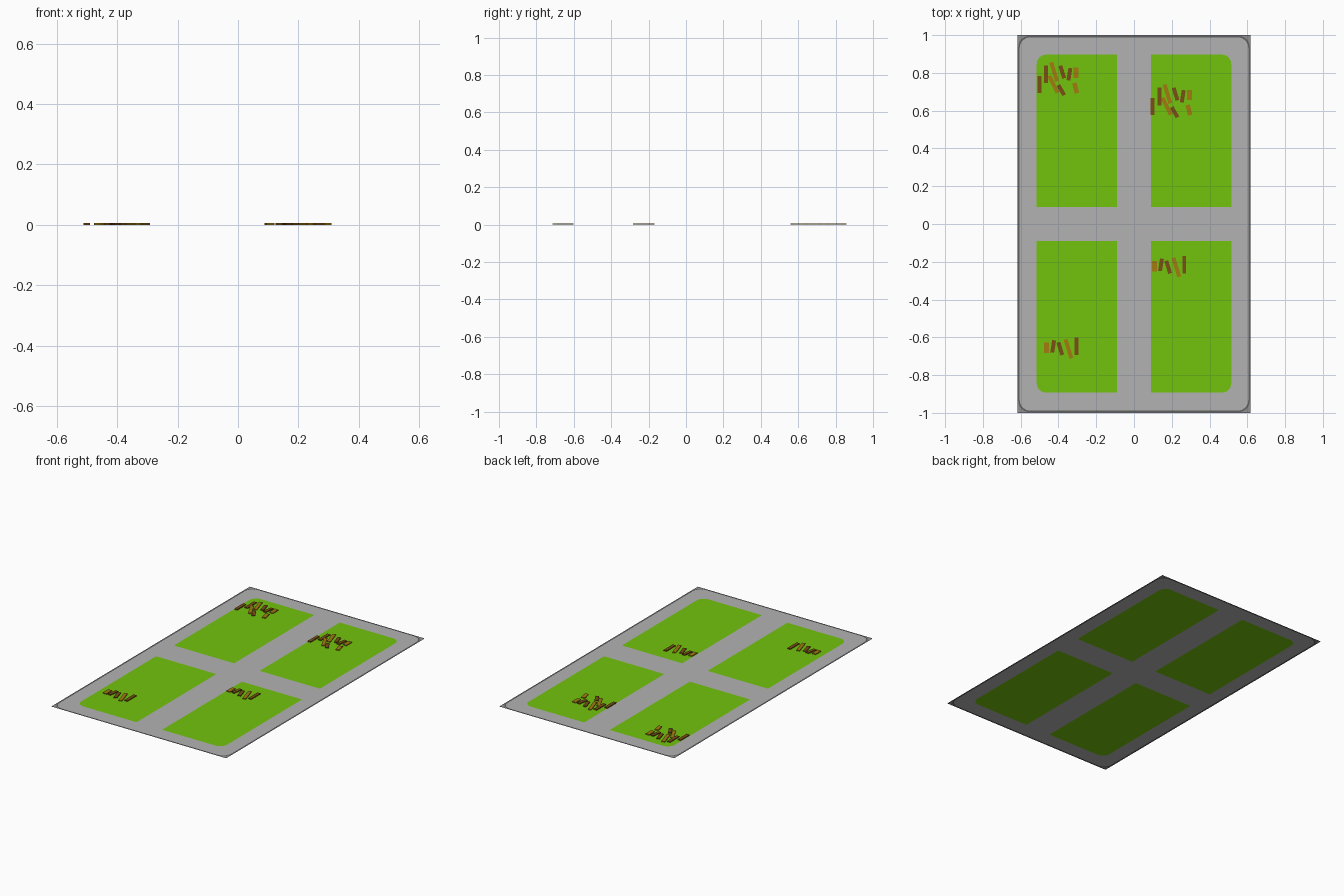
import bpy, math
from mathutils import Matrix, Vector

if "Cube" in bpy.data.objects:
    bpy.data.objects.remove(bpy.data.objects["Cube"])


def material(name, rgb):
    m = bpy.data.materials.new(name)
    m.diffuse_color = (*rgb, 1)
    m.use_nodes = True
    m.node_tree.nodes["Principled BSDF"].inputs["Base Color"].default_value = m.diffuse_color
    return m


PAVING = material("paving grey", (0.45, 0.45, 0.45))
EDGE = material("edge grey", (0.28, 0.28, 0.28))
KERB = material("kerb dark grey", (0.12, 0.12, 0.12))
GRASS = material("grass green", (0.17, 0.55, 0.004))
DARK = material("dark brown", (0.19, 0.078, 0.007))
LIGHT = material("light brown", (0.36, 0.20, 0.005))


def outline(x0, y0, x1, y1, radii=(0, 0, 0, 0)):
    """Rectangle with rounded corners, radii from lower left anticlockwise."""
    pts = []
    corners = [(x0, y0, 1, 1), (x1, y0, -1, 1), (x1, y1, -1, -1), (x0, y1, 1, -1)]
    for i, ((x, y, sx, sy), r) in enumerate(zip(corners, radii)):
        if r == 0:
            pts.append((x, y))
            continue
        for k in range(7):
            a = math.pi * (1 + i / 2 + k / 12)
            pts.append((x + sx * r + r * math.cos(a), y + sy * r + r * math.sin(a)))
    return pts


def sheet(name, loops, mat):
    """Flat filled sheet; inner loops become holes."""
    cu = bpy.data.curves.new(name + "_curve", 'CURVE')
    cu.dimensions = '2D'
    cu.fill_mode = 'BOTH'
    for pts in loops:
        s = cu.splines.new('POLY')
        s.points.add(len(pts) - 1)
        for p, (x, y) in zip(s.points, pts):
            p.co = (x, y, 0, 1)
        s.use_cyclic_u = True
    tmp = bpy.data.objects.new(name + "_tmp", cu)
    bpy.context.collection.objects.link(tmp)
    dg = bpy.context.evaluated_depsgraph_get()
    me = bpy.data.meshes.new_from_object(tmp.evaluated_get(dg))
    bpy.data.objects.remove(tmp)
    # every sheet faces up
    if sum(p.normal.z * p.area for p in me.polygons) < 0:
        me.flip_normals()
    me.materials.clear()
    me.materials.append(mat)
    ob = bpy.data.objects.new(name, me)
    bpy.context.collection.objects.link(ob)
    return ob


# Nested border: outer edge, kerb line, paving
outer = outline(-0.617, -1, 0.617, 1)
kerb_out = outline(-0.613, -0.996, 0.613, 0.996, (0.06,) * 4)
kerb_in = outline(-0.605, -0.988, 0.605, 0.988, (0.055,) * 4)
R = 0.05
plots = {
    "front_left": outline(-0.515, -0.893, -0.09, -0.09, (R, 0, 0, 0)),
    "front_right": outline(0.09, -0.893, 0.515, -0.09, (0, R, 0, 0)),
    "back_right": outline(0.09, 0.09, 0.515, 0.897, (0, 0, R, 0)),
    "back_left": outline(-0.515, 0.09, -0.09, 0.897, (0, 0, 0, R)),
}
sheet("outer_edge", [outer, kerb_out], EDGE)
sheet("kerb_line", [kerb_out, kerb_in], KERB)
sheet("paving", [kerb_in] + list(plots.values()), PAVING)
for key, pts in plots.items():
    sheet("lawn_" + key, [pts], GRASS)

# Plank: centre x, y, width, length, tilt in degrees (anticlockwise), colour
PLANKS = [
    (-0.465, 0.792, 0.021, 0.093, 0, DARK),
    (-0.423, 0.806, 0.021, 0.105, 17, LIGHT),
    (-0.380, 0.805, 0.021, 0.070, 17, DARK),
    (-0.342, 0.793, 0.021, 0.066, -9, DARK),
    (-0.307, 0.800, 0.026, 0.055, 0, LIGHT),
    (-0.501, 0.738, 0.021, 0.090, 0, DARK),
    (-0.427, 0.740, 0.021, 0.100, 27, LIGHT),
    (-0.385, 0.709, 0.021, 0.062, 30, DARK),
    (-0.309, 0.720, 0.024, 0.056, 14, LIGHT),
]


def plank_group(name, planks, transform):
    for i, (x, y, w, l, tilt, mat) in enumerate(planks):
        m = (transform @ Matrix.Translation((x, y, 0))
             @ Matrix.Rotation(math.radians(tilt), 4, 'Z'))
        v = [m @ Vector((sx * w / 2, sy * l / 2, z)) for z in (0.0003, 0.0055)
             for sx, sy in ((-1, -1), (1, -1), (1, 1), (-1, 1))]
        f = [(3, 2, 1, 0), (4, 5, 6, 7)]
        f += [(k, (k + 1) % 4, (k + 1) % 4 + 4, k + 4) for k in range(4)]
        me = bpy.data.meshes.new(name)
        me.from_pydata(v, [], f)
        me.materials.append(mat)
        bpy.context.collection.objects.link(
            bpy.data.objects.new(f"{name}_plank_{i + 1}", me))


# Two full scatterings at the back, two half ones turned round at the front
turn = Matrix.Rotation(math.pi, 4, 'Z')
plank_group("back_left", PLANKS, Matrix.Identity(4))
plank_group("back_right", PLANKS, Matrix.Translation((0.60, -0.117, 0)))
plank_group("front_left", PLANKS[:5], Matrix.Translation((-0.77, 0.145, 0)) @ turn)
plank_group("front_right", PLANKS[:5], Matrix.Translation((-0.199, 0.577, 0)) @ turn)
